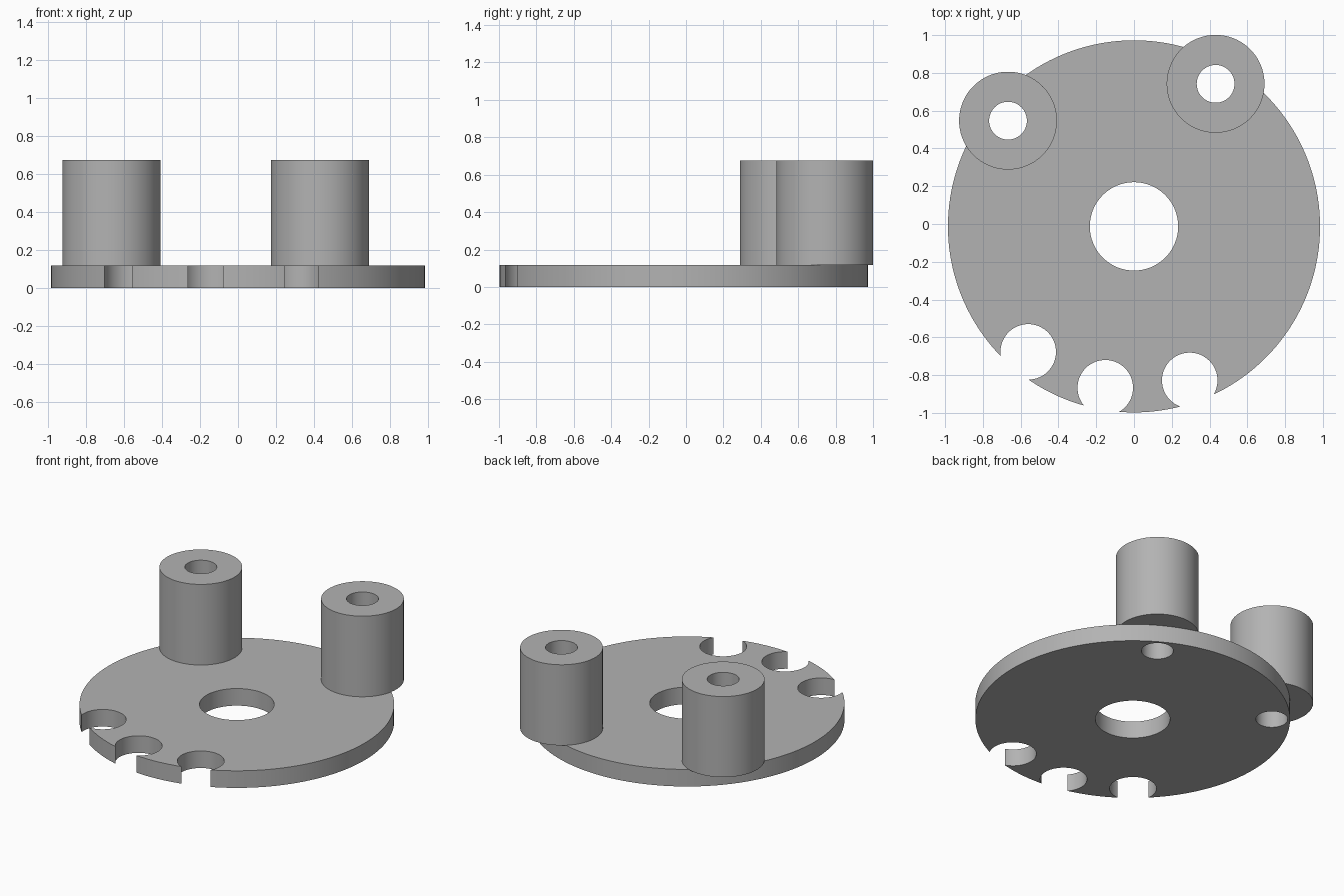
import bpy
import math

if "Cube" in bpy.data.objects:
    bpy.data.objects.remove(bpy.data.objects["Cube"], do_unlink=True)

PLATE_TOP = 0.118
POST_TOP = 0.675
CENTRE_Y = -0.0125
BORE = 0.1
POSTS = {"right_post": (-0.667, 0.547), "left_post": (0.432, 0.742)}
NOTCHES = [(-0.56, -0.677), (-0.152, -0.867), (0.295, -0.828)]

grey = bpy.data.materials.new("plain grey")
grey.use_nodes = True
colour = (0.45, 0.45, 0.45, 1)
grey.diffuse_color = colour
grey.node_tree.nodes["Principled BSDF"].inputs["Base Color"].default_value = colour


def cylinder(name, x, y, radius, bottom, top, sides=96):
    bpy.ops.mesh.primitive_cylinder_add(
        vertices=sides, radius=radius, depth=top - bottom,
        location=(x, y, (bottom + top) / 2))
    part = bpy.context.object
    part.name = name
    part.data.materials.append(grey)
    return part


def drill(part, x, y, radius):
    """Cut a vertical round hole right through a part."""
    cutter = cylinder("cutter", x, y, radius, -1, 2, 64)
    cutter.hide_render = True
    cut = part.modifiers.new("hole", "BOOLEAN")
    cut.operation = "DIFFERENCE"
    cut.solver = "EXACT"
    cut.object = cutter
    bpy.context.view_layer.objects.active = part
    bpy.ops.object.modifier_apply(modifier=cut.name)
    bpy.data.objects.remove(cutter, do_unlink=True)


def finish(part):
    bpy.ops.object.select_all(action="DESELECT")
    part.select_set(True)
    bpy.context.view_layer.objects.active = part
    bpy.ops.object.shade_smooth_by_angle(angle=math.radians(30))


# Round base plate with centre hole, rim notches and bolt holes
plate = cylinder("base_plate", 0, CENTRE_Y, 0.985, 0, PLATE_TOP, 160)
drill(plate, 0, CENTRE_Y, 0.234)
for x, y in NOTCHES:
    drill(plate, x, y, 0.147)
for x, y in POSTS.values():
    drill(plate, x, y, BORE)
finish(plate)

# Hollow posts standing over the rim
for name, (x, y) in POSTS.items():
    post = cylinder(name, x, y, 0.259, PLATE_TOP, POST_TOP)
    drill(post, x, y, BORE)
    finish(post)
